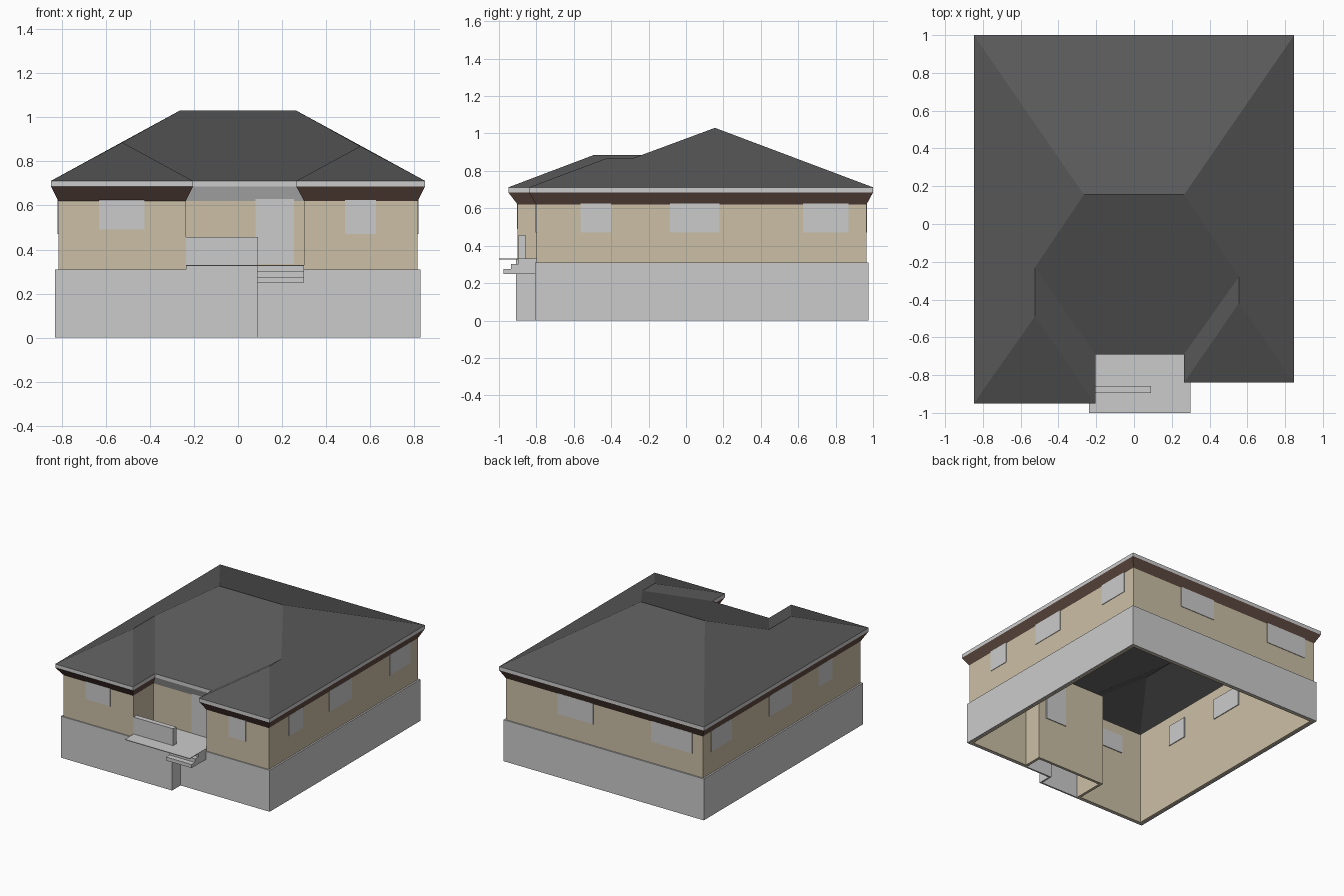
import bpy, bmesh

if "Cube" in bpy.data.objects:
    bpy.data.objects.remove(bpy.data.objects["Cube"])


def material(name, rgb):
    m = bpy.data.materials.new(name)
    m.diffuse_color = (*rgb, 1)
    m.use_nodes = True
    m.node_tree.nodes["Principled BSDF"].inputs["Base Color"].default_value = m.diffuse_color
    return m


TAN = material("tan_siding", (0.60, 0.52, 0.38))
BROWN = material("brown_trim", (0.12, 0.07, 0.055))
SLATE = material("dark_roofing", (0.10, 0.10, 0.10))


def mesh_object(name, verts, faces, mat=None):
    me = bpy.data.meshes.new(name)
    me.from_pydata(verts, [], faces)
    me.update()
    ob = bpy.data.objects.new(name, me)
    bpy.context.collection.objects.link(ob)
    if mat:
        me.materials.append(mat)
    return ob


def box(name, x, y, z, mat=None):
    bm = bmesh.new()
    bmesh.ops.create_cube(bm, size=1)
    for v in bm.verts:
        for i, (lo, hi) in enumerate((x, y, z)):
            v.co[i] = lo if v.co[i] < 0 else hi
    ob = mesh_object(name, [], [], mat)
    bm.to_mesh(ob.data)
    bm.free()
    return ob


def band(name, low, z0, high, z1, mat=None, edges=None, thick=0):
    """Strip of quads between two matching counter-clockwise outlines."""
    n = len(low)
    verts = [(x, y, z0) for x, y in low] + [(x, y, z1) for x, y in high]
    faces = [(i, (i + 1) % n, n + (i + 1) % n, n + i)
             for i in (range(n) if edges is None else edges)]
    ob = mesh_object(name, verts, faces, mat)
    if thick:
        s = ob.modifiers.new("thickness", 'SOLIDIFY')
        s.thickness = thick
        s.offset = -1
        s.use_even_offset = True
    return ob


# Plan outlines, from the front left corner
wall = [(-.815, -.90), (-.237, -.90), (-.237, -.66), (.30, -.66),
        (.30, -.80), (.815, -.80), (.815, .965), (-.815, .965)]
eave = [(-.848, -.95), (-.205, -.95), (-.205, -.69), (.265, -.69),
        (.265, -.84), (.848, -.84), (.848, 1.0), (-.848, 1.0)]
base = [(-.83, -.908), (.09, -.908), (.09, -.808), (.828, -.808),
        (.828, .975), (-.83, .975)]

# Walls and foundation
band("walls", wall, 0, wall, .70, TAN, thick=.02)
band("foundation", base, 0, base, .31, thick=.012)

# Flared cornice, plain soffit over the porch, and fascia
band("cornice", wall, .62, eave, .685, BROWN, edges=[0, 1, 3, 4, 5, 6, 7])
band("porch_soffit", wall, .62, eave, .685, edges=[2])
band("fascia", eave, .685, eave, .712)

# Hipped roof with two front wings
E = .712
roof_verts = [(x, y, E) for x, y in eave] + [
    (-.265, .155, 1.03), (.265, .155, 1.03),       # 8, 9 main ridge
    (-.525, -.49, .886), (-.525, -.23, .886),      # 10, 11 left wing ridge
    (.555, -.42, .869), (.555, -.28, .869)]        # 12, 13 right wing ridge
roof_faces = [(6, 7, 8, 9), (7, 0, 10, 11, 8), (0, 1, 10), (1, 2, 11, 10),
              (2, 3, 13, 9, 8, 11), (3, 4, 12, 13), (4, 5, 12),
              (5, 6, 9, 13, 12)]
mesh_object("roof", roof_verts, roof_faces, SLATE)

# Windows, slightly proud of the wall on both sides
T0, T1 = .004, .026
box("front_window_left", (-.63, -.425), (-.90 - T0, -.90 + T1), (.49, .625))
box("front_window_right", (.485, .625), (-.80 - T0, -.80 + T1), (.47, .625))
for i, ys in enumerate([(-.565, -.40), (-.085, .18), (.625, .87)]):
    box(f"right_window_{i}", (.815 - T1, .815 + T0), ys, (.47, .625))
    box(f"left_window_{i}", (-.815 - T0, -.815 + T1), ys, (.47, .625))
for i, xs in enumerate([(-.73, -.39), (.09, .385)]):
    box(f"back_window_{i}", xs, (.965 - T1, .965 + T0), (.47, .625))

# Entrance door
box("door", (.08, .255), (-.66 - T0, -.66 + T1), (.335, .64))

# Porch: floor slab, front upstand, parapet and steps
box("porch_floor", (-.237, .30), (-1.0, -.66), (.326, .331))
box("porch_front", (-.237, .09), (-.908, -.896), (.31, .331))
box("porch_side", (.078, .09), (-.896, -.808), (.31, .331))
box("porch_parapet", (-.237, .09), (-.896, -.858), (.331, .457))
for i in range(3):
    box(f"step_{i}", (.087, .30), (-.976 + .04 * i, -.80),
        (.25 + .0265 * i, .2765 + .0265 * i))
